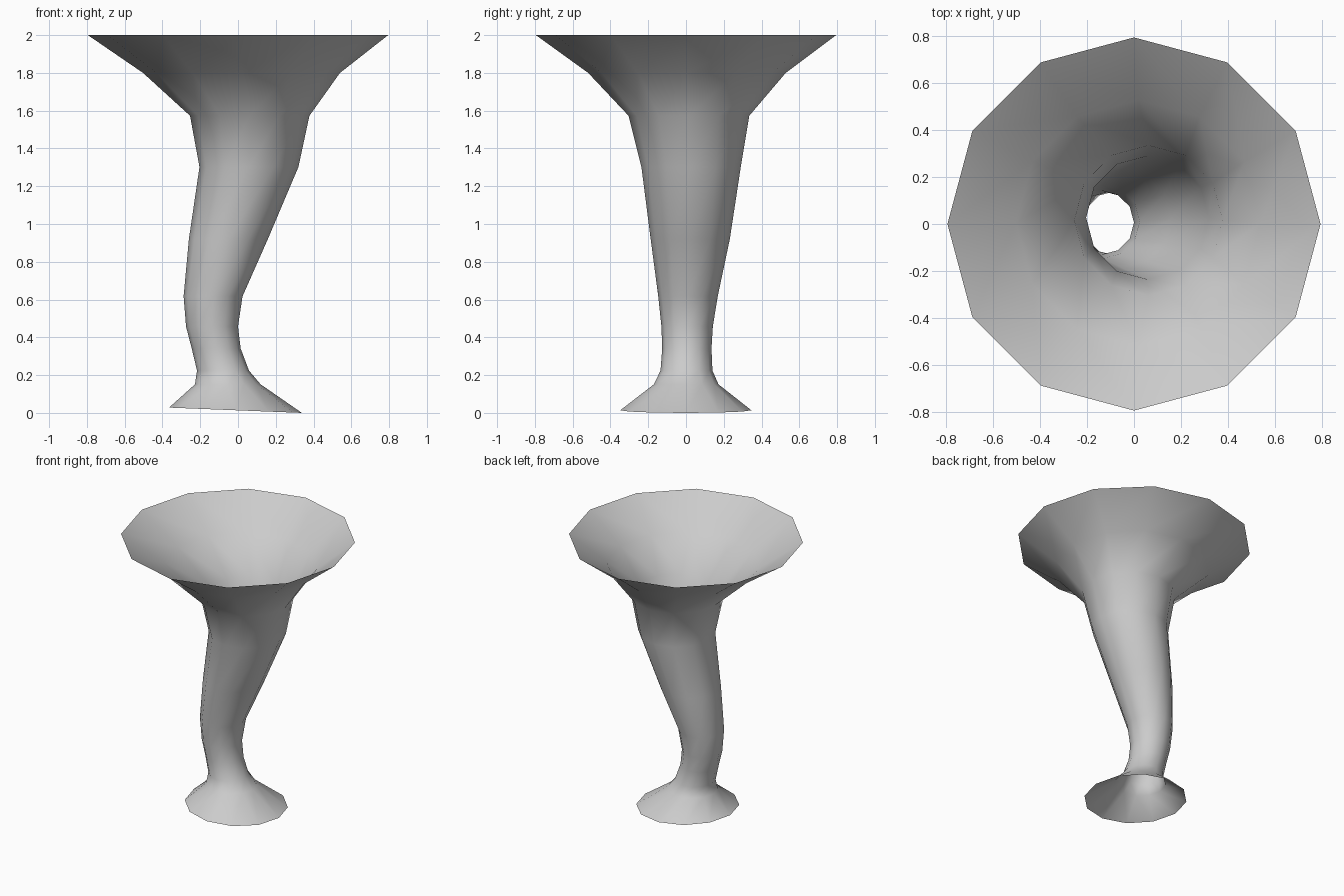
import bpy, bmesh, math

SIDES = 12

# Ring profile: x left, z left, x right, z right, y front, y back
RINGS = [
    (-0.365, 0.028, 0.338, 0.000, -0.348, 0.346),
    (-0.228, 0.151, 0.120, 0.151, -0.170, 0.172),
    (-0.217, 0.224, 0.058, 0.224, -0.135, 0.140),
    (-0.245, 0.341, 0.014, 0.341, -0.126, 0.135),
    (-0.275, 0.457, 0.000, 0.457, -0.130, 0.142),
    (-0.288, 0.617, 0.024, 0.617, -0.147, 0.168),
    (-0.260, 0.920, 0.158, 0.920, -0.187, 0.232),
    (-0.204, 1.302, 0.320, 1.302, -0.236, 0.290),
    (-0.254, 1.573, 0.378, 1.573, -0.304, 0.335),
    (-0.503, 1.800, 0.540, 1.800, -0.518, 0.528),
    (-0.795, 2.000, 0.795, 2.000, -0.795, 0.795),
]


def add_ring(bm, ring):
    xl, zl, xr, zr, yf, yb = ring
    verts = []
    for i in range(SIDES):
        a = 2 * math.pi * i / SIDES
        c, s = math.cos(a), math.sin(a)
        verts.append(bm.verts.new((
            (xl + xr) / 2 + (xr - xl) / 2 * c,
            (yf + yb) / 2 + (yb - yf) / 2 * s,
            (zl + zr) / 2 + (zr - zl) / 2 * c)))
    return verts


# Open, bent tube with a flared foot and a wide flared mouth
bm = bmesh.new()
loops = [add_ring(bm, r) for r in RINGS]
for low, high in zip(loops, loops[1:]):
    for i in range(SIDES):
        j = (i + 1) % SIDES
        face = bm.faces.new((low[i], low[j], high[j], high[i]))
        face.smooth = True

mesh = bpy.data.meshes.new("flared_tube")
bm.to_mesh(mesh)
bm.free()
tube = bpy.data.objects.new("flared_tube", mesh)
bpy.context.collection.objects.link(tube)
